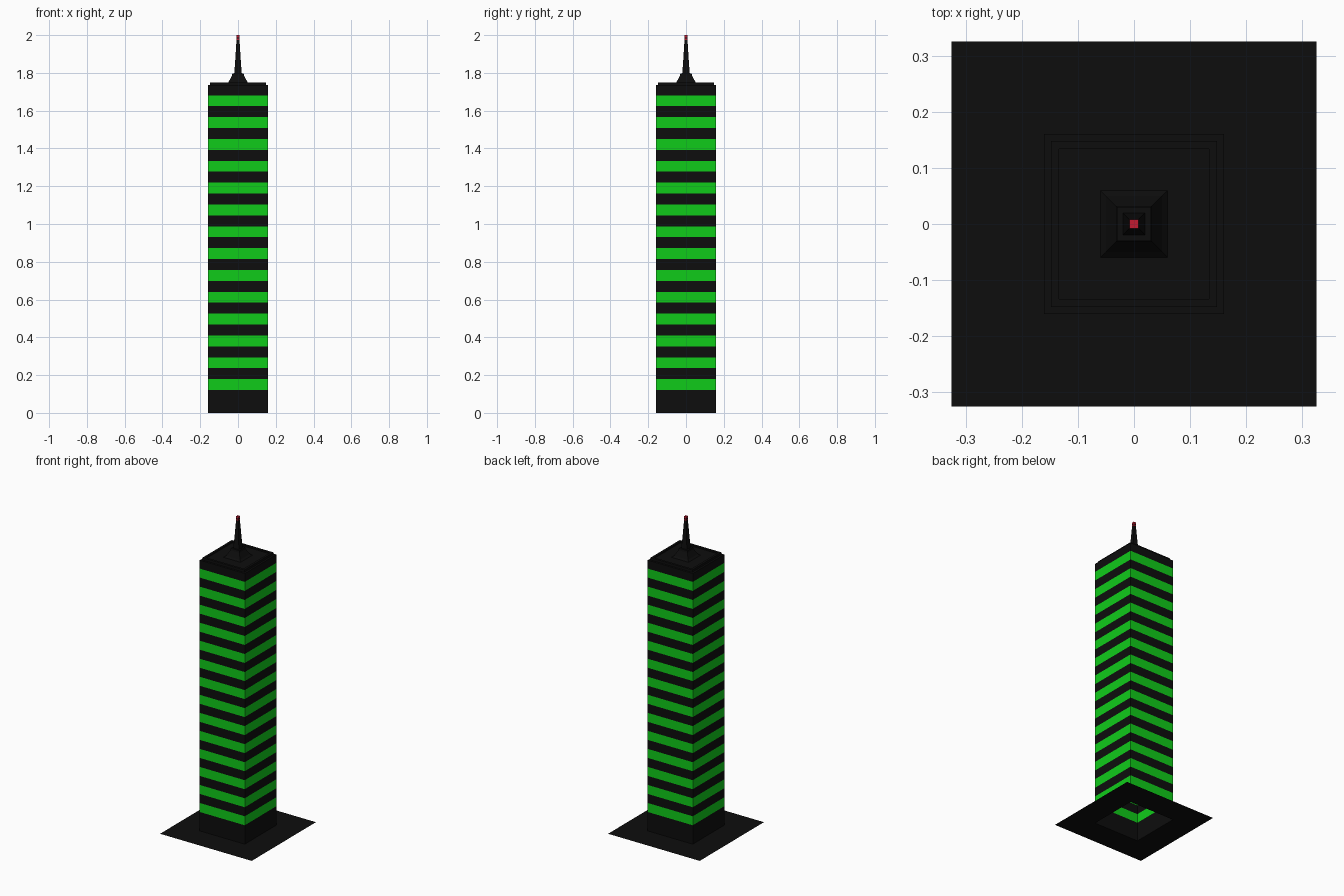
import bpy, bmesh

if "Cube" in bpy.data.objects:
    bpy.data.objects.remove(bpy.data.objects["Cube"])


def material(name, rgb):
    m = bpy.data.materials.new(name)
    m.diffuse_color = (*rgb, 1)
    m.use_nodes = True
    m.node_tree.nodes["Principled BSDF"].inputs["Base Color"].default_value = m.diffuse_color
    return m


BLACK = material("black", (0.004, 0.004, 0.004))
GREEN = material("green", (0.005, 0.6, 0.01))
RED = material("red", (0.55, 0.01, 0.03))


def square_loft(name, profile, mats, pick=lambda i: 0, cap=False):
    """Join square rings given as (half width, height) pairs."""
    bm = bmesh.new()
    rings = [[bm.verts.new((sx * h, sy * h, z))
              for sx, sy in ((-1, -1), (1, -1), (1, 1), (-1, 1))]
             for h, z in profile]
    for i, (a, b) in enumerate(zip(rings, rings[1:])):
        for k in range(4):
            j = (k + 1) % 4
            f = bm.faces.new((a[k], a[j], b[j], b[k]))
            f.material_index = pick(i)
    if cap:
        bm.faces.new(rings[-1]).material_index = pick(len(rings) - 2)
    me = bpy.data.meshes.new(name)
    bm.to_mesh(me)
    bm.free()
    for m in mats:
        me.materials.append(m)
    ob = bpy.data.objects.new(name, me)
    bpy.context.collection.objects.link(ob)
    return ob


# flat plaza around the open bottom of the tower
square_loft("plaza", [(0.325, 0), (0.16, 0)], [BLACK])

# tower shell with 14 green window bands
W, FIRST, PITCH, BANDS = 0.16, 0.121, 0.1156, 14
heights = [0]
for i in range(BANDS):
    z = FIRST + i * PITCH
    heights += [z, z + PITCH / 2]
heights.append(1.735)
square_loft("tower_walls", [(W, z) for z in heights], [BLACK, GREEN], lambda i: i % 2)

# stepped roof with a low parapet
square_loft("roof", [(0.16, 1.735), (0.148, 1.735), (0.148, 1.75), (0.134, 1.75),
                     (0.134, 1.742)], [BLACK], cap=True)

# tapered mast footing
square_loft("mast_base", [(0.06, 1.742), (0.05, 1.752), (0.032, 1.785), (0.03, 1.797)],
            [BLACK], cap=True)

# slender mast
square_loft("mast", [(0.02, 1.797), (0.015, 1.86), (0.008, 1.975)], [BLACK], cap=True)

# warning light: two red cubes with a dark collar between
square_loft("beacon", [(0.008, 1.972), (0.008, 1.982), (0.008, 1.988), (0.008, 2.0)],
            [RED, BLACK], lambda i: i % 2, cap=True)
